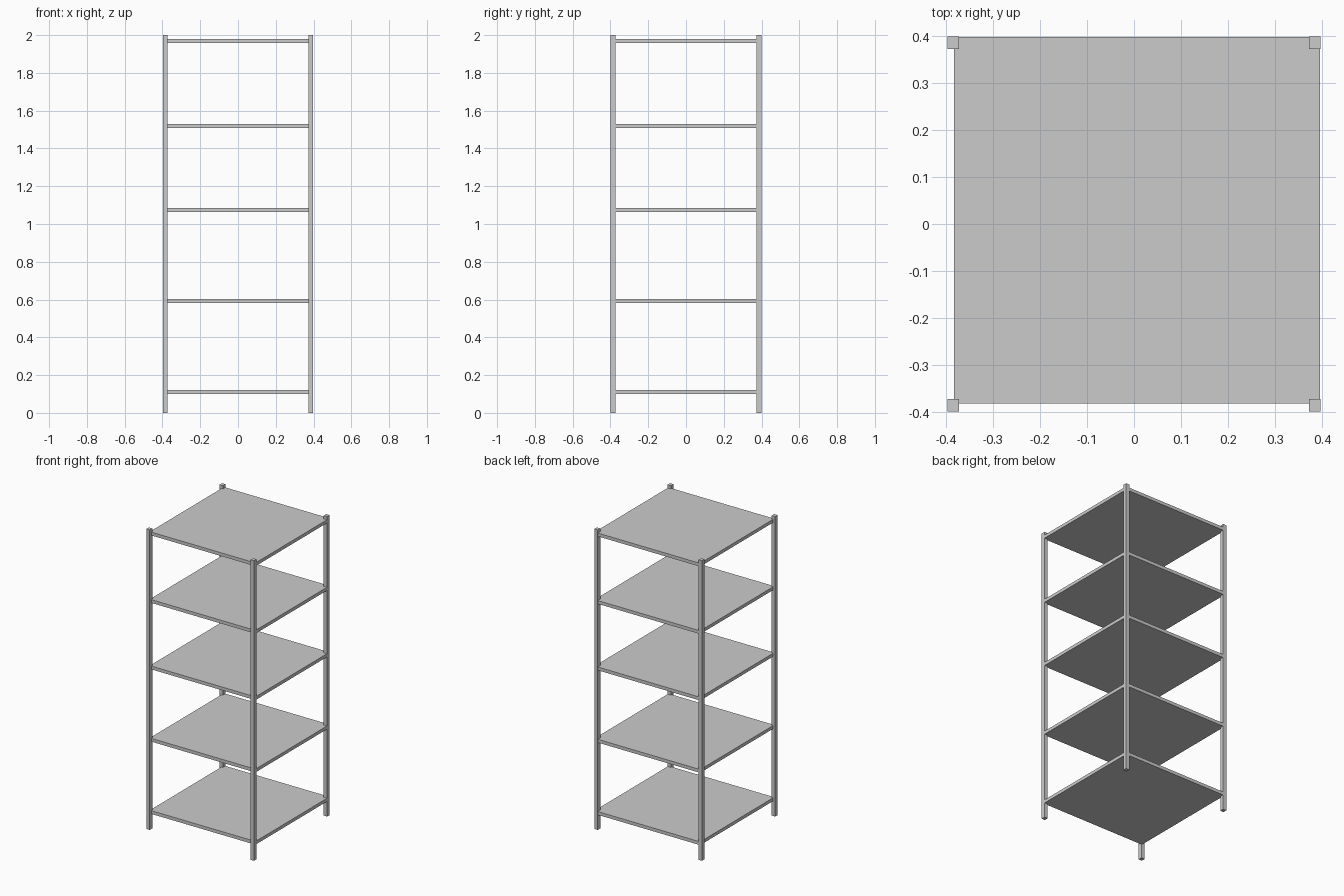
import bpy

if "Cube" in bpy.data.objects:
    bpy.data.objects.remove(bpy.data.objects["Cube"])


def box(name, lo, hi):
    """Axis-aligned box from its low and high corners."""
    centre = [(a + b) / 2 for a, b in zip(lo, hi)]
    bpy.ops.mesh.primitive_cube_add(size=1, location=centre)
    ob = bpy.context.object
    ob.name = name
    ob.scale = [b - a for a, b in zip(lo, hi)]
    bpy.ops.object.transform_apply(location=False, rotation=False, scale=True)
    return ob


HALF_X, HALF_Y = 0.397, 0.399   # outer faces of the posts
POST_X, POST_Y = 0.025, 0.027   # post section
THICK = 0.022                   # shelf thickness

# Four corner posts
for sx, x_side in ((-1, "left"), (1, "right")):
    for sy, y_side in ((-1, "front"), (1, "back")):
        cx = sx * (HALF_X - POST_X / 2)
        cy = sy * (HALF_Y - POST_Y / 2)
        box(f"{y_side}_{x_side}_post",
            (cx - POST_X / 2, cy - POST_Y / 2, 0),
            (cx + POST_X / 2, cy + POST_Y / 2, 2))

# Five shelves, nearly flush with the right and back, set in at the left and front
for i, z in enumerate((0.1, 0.582, 1.064, 1.507, 1.957), 1):
    box(f"shelf_{i}", (-0.383, -0.382, z), (0.396, 0.398, z + THICK))
